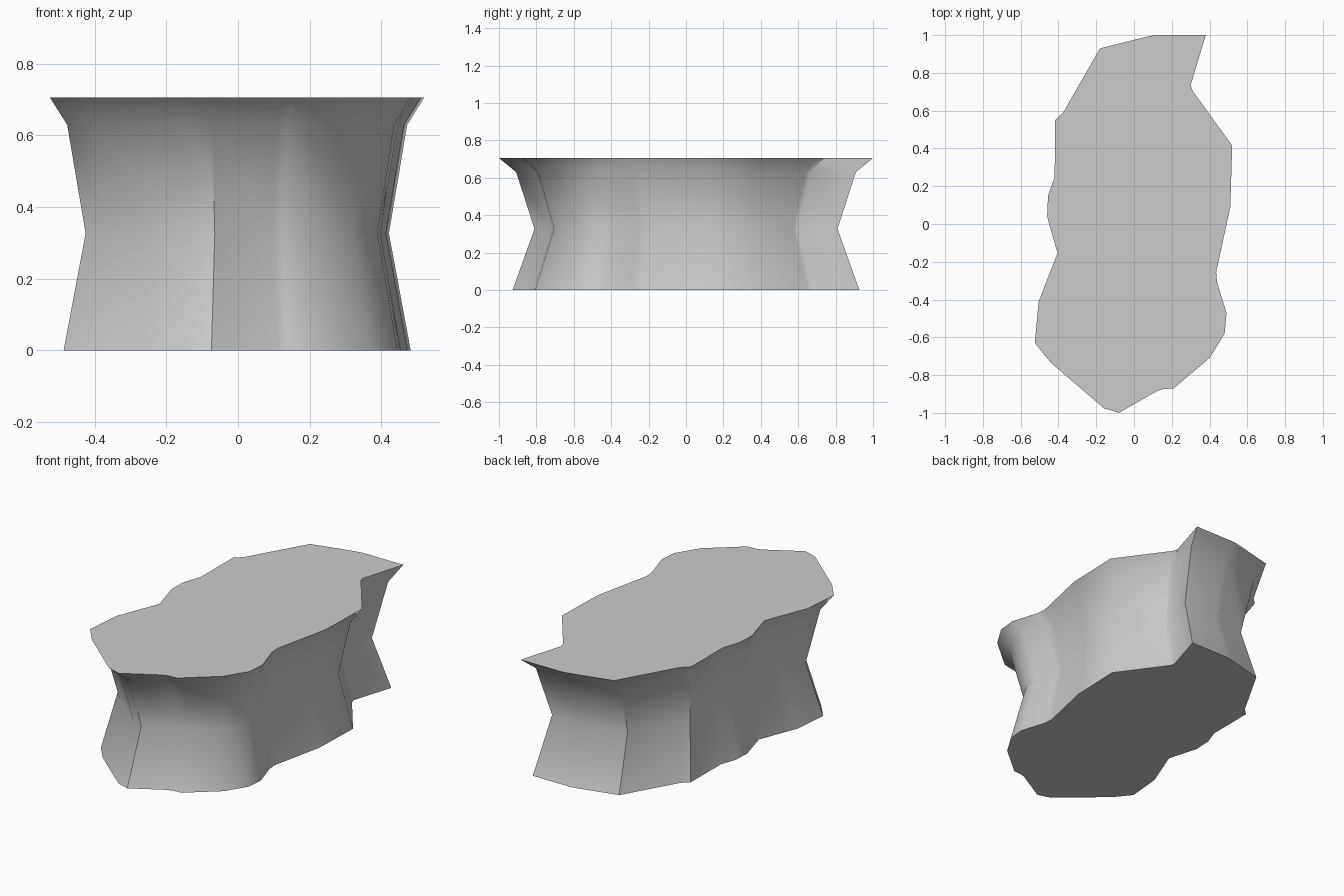
import bpy, bmesh, math

if "Cube" in bpy.data.objects:
    bpy.data.objects.remove(bpy.data.objects["Cube"])

# Irregular plan outline at the top rim, clockwise from the front tip
OUTLINE = [
    (-0.08, -1.0), (-0.16, -0.975), (-0.44, -0.735), (-0.525, -0.63),
    (-0.505, -0.41), (-0.405, -0.155), (-0.46, 0.04), (-0.455, 0.15),
    (-0.42, 0.25), (-0.418, 0.55), (-0.375, 0.59), (-0.18, 0.93),
    (0.06, 0.99), (0.11, 1.0), (0.38, 1.0), (0.30, 0.735), (0.31, 0.705),
    (0.52, 0.415), (0.51, 0.09), (0.435, -0.255), (0.44, -0.31),
    (0.49, -0.47), (0.48, -0.58), (0.40, -0.71), (0.21, -0.87),
    (0.15, -0.875), (0.12, -0.885),
]
# Waisted side profile: height, scale of outline
LEVELS = [(0.0, 0.927), (0.327, 0.81), (0.63, 0.908), (0.706, 1.0)]

# Rock pedestal: outline lofted through the levels, flat caps
bm = bmesh.new()
rings = [[bm.verts.new((x * s, y * s, z)) for x, y in OUTLINE] for z, s in LEVELS]
n = len(OUTLINE)
for a, b in zip(rings, rings[1:]):
    for i in range(n):
        j = (i + 1) % n
        bm.faces.new((a[i], a[j], b[j], b[i]))
bm.faces.new(rings[0])
bm.faces.new(rings[-1])
bmesh.ops.recalc_face_normals(bm, faces=bm.faces)
mesh = bpy.data.meshes.new("rock_pedestal")
bm.to_mesh(mesh)
bm.free()
rock = bpy.data.objects.new("rock_pedestal", mesh)
bpy.context.collection.objects.link(rock)

# Soft sides, sharp rims and corners
bpy.context.view_layer.objects.active = rock
rock.select_set(True)
bpy.ops.object.shade_smooth_by_angle(angle=math.radians(42))
